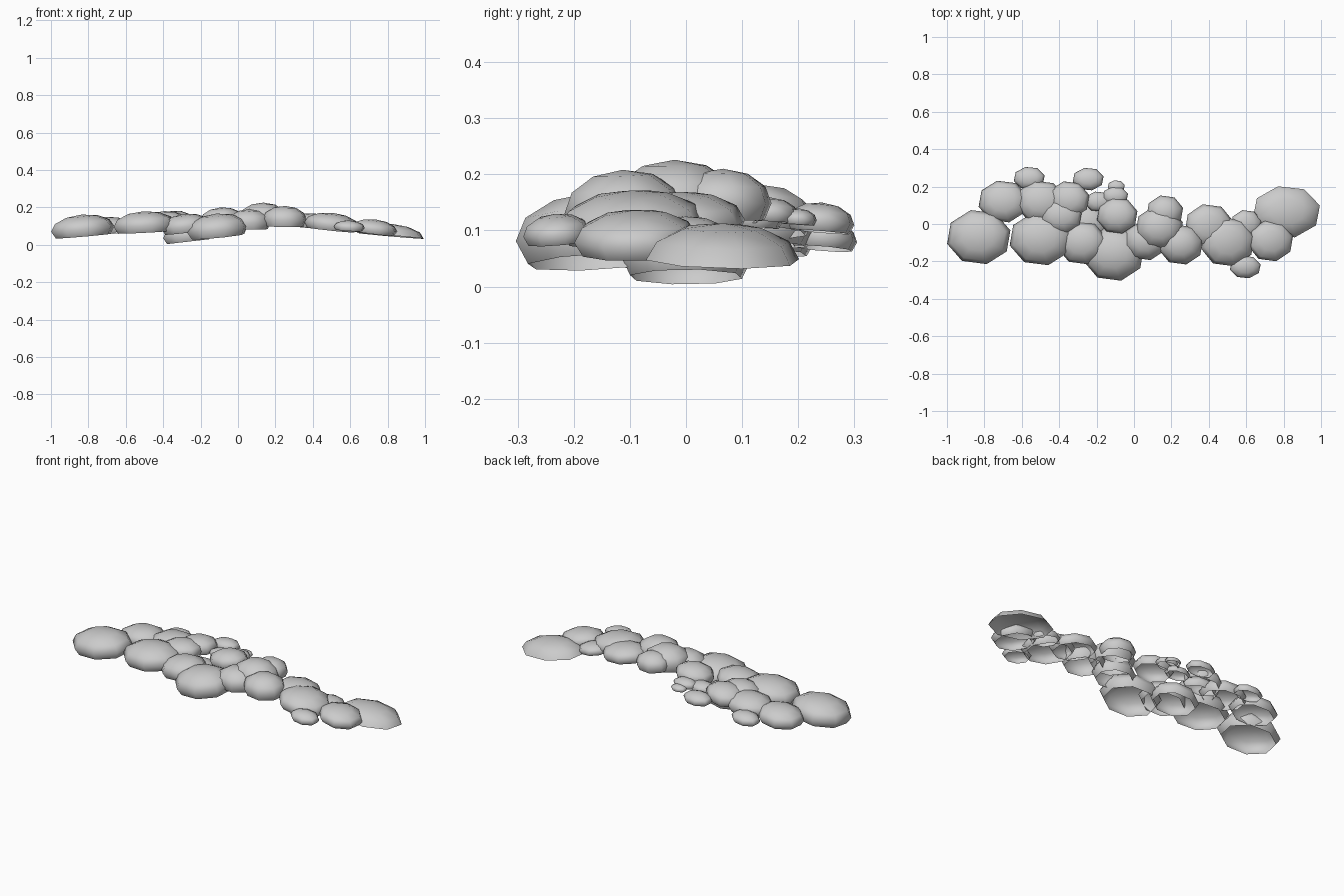
import bpy, bmesh, math
from mathutils import Matrix


def clump(name, x, y, z, r, wide, tall, tilt, cut=-0.6):
    """Flattened eight-sided puff, hollow and open underneath."""
    bm = bmesh.new()
    bmesh.ops.create_uvsphere(bm, u_segments=8, v_segments=6, radius=1)
    low = [v for v in bm.verts if v.co.z < cut]
    bmesh.ops.delete(bm, geom=low, context='VERTS')
    bm.transform(Matrix.Translation((x, y, z))
                 @ Matrix.Rotation(math.radians(tilt), 4, 'Y')
                 @ Matrix.Rotation(math.radians(-20 * y), 4, 'X')
                 @ Matrix.Diagonal((r, r * wide, r * tall, 1))
                 @ Matrix.Rotation(math.radians(14), 4, 'Z'))
    for f in bm.faces:
        f.smooth = True
    me = bpy.data.meshes.new(name)
    bm.to_mesh(me)
    bm.free()
    bpy.context.collection.objects.link(bpy.data.objects.new(name, me))


def group(name, wide, tall, base_tilt, spots):
    """Puffs that share proportions and lean outward along the arch."""
    for i, (x, y, z, r) in enumerate(spots):
        clump(f"{name}_{i + 1}", x, y, z, r, wide, tall, base_tilt + 6 * x)


# Broad flat puffs on the left
group("left_puff", 0.85, 0.44, 0, [
    (-0.83, -0.07, 0.085, 0.175), (-0.70, 0.12, 0.09, 0.135),
    (-0.50, 0.12, 0.105, 0.135), (-0.50, -0.08, 0.105, 0.17),
    (-0.39, 0.045, 0.13, 0.115)])

# Middle mass, leaning down to the left
group("middle_puff", 0.88, 0.49, -5, [
    (-0.35, 0.13, 0.125, 0.115), (-0.28, -0.10, 0.10, 0.135),
    (-0.11, -0.16, 0.085, 0.168), (-0.27, 0.0, 0.05, 0.135),
    (-0.09, 0.045, 0.145, 0.112)])

# Tallest puffs at the crest
group("crest_puff", 0.9, 0.6, 0, [
    (0.06, -0.09, 0.12, 0.118), (0.135, -0.02, 0.148, 0.13),
    (0.165, 0.065, 0.15, 0.10), (0.25, -0.11, 0.135, 0.122)])

# Right side, stepping down
group("right_puff", 0.9, 0.41, 3, [
    (0.40, -0.01, 0.115, 0.132), (0.50, -0.095, 0.11, 0.15),
    (0.60, 0.0, 0.09, 0.085), (0.73, -0.09, 0.085, 0.125)])

# Small puffs around the edges
group("small_puff", 0.73, 0.41, 0, [
    (-0.56, 0.245, 0.085, 0.085), (-0.245, 0.24, 0.115, 0.085),
    (-0.095, 0.20, 0.12, 0.047), (-0.10, 0.15, 0.13, 0.07),
    (-0.19, 0.12, 0.12, 0.075), (0.595, -0.23, 0.095, 0.085)])

# Drooping end cap, cut off at its widest ring
clump("end_cap", 0.815, 0.065, 0.048, 0.185, 0.76, 0.35, 5, cut=-0.1)
